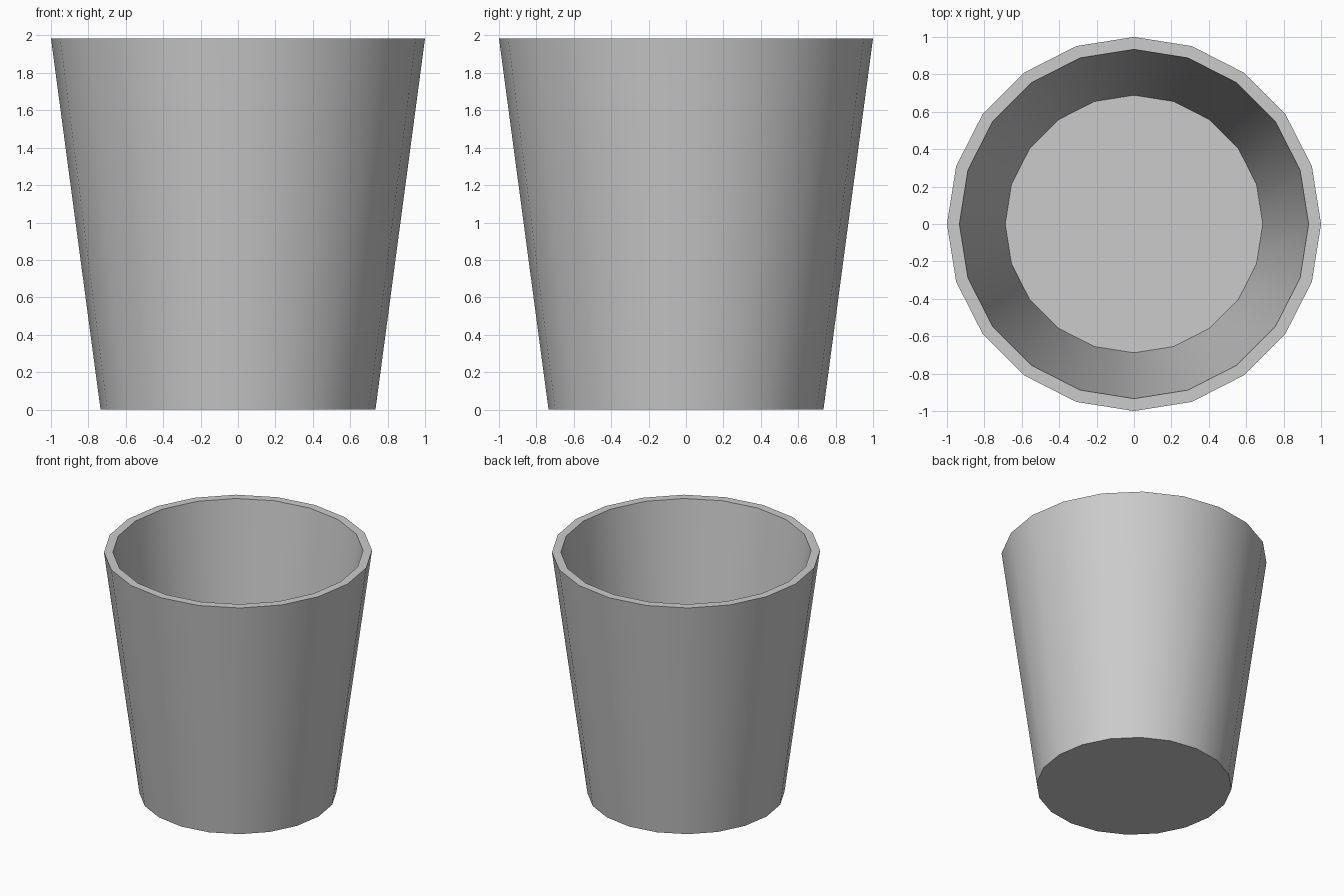
import bpy, bmesh
from math import cos, sin, tau, radians

if "Cube" in bpy.data.objects:
    bpy.data.objects.remove(bpy.data.objects["Cube"])

SIDES = 20
HEIGHT, R_BOTTOM, R_TOP, WALL = 1.985, 0.735, 1.0, 0.067


def ring(bm, radius, z):
    return [bm.verts.new((radius * cos(tau * i / SIDES), radius * sin(tau * i / SIDES), z))
            for i in range(SIDES)]


# Tapered outer shell with a closed base
bm = bmesh.new()
low, high = ring(bm, R_BOTTOM, 0), ring(bm, R_TOP, HEIGHT)
for i in range(SIDES):
    j = (i + 1) % SIDES
    bm.faces.new((low[i], low[j], high[j], high[i]))
bm.faces.new(low[::-1])
bm.normal_update()
mesh = bpy.data.meshes.new("cup")
bm.to_mesh(mesh)
bm.free()
cup = bpy.data.objects.new("cup", mesh)
bpy.context.collection.objects.link(cup)

# Wall thickness, grown inward
wall = cup.modifiers.new("wall", 'SOLIDIFY')
wall.thickness = WALL
wall.offset = -1

# Smooth walls with sharp rim and base
bpy.context.view_layer.objects.active = cup
cup.select_set(True)
bpy.ops.object.modifier_apply(modifier=wall.name)
for v in cup.data.vertices:
    if v.co.z > HEIGHT - 0.1:
        v.co.z = HEIGHT
bpy.ops.object.shade_smooth_by_angle(angle=radians(30))
